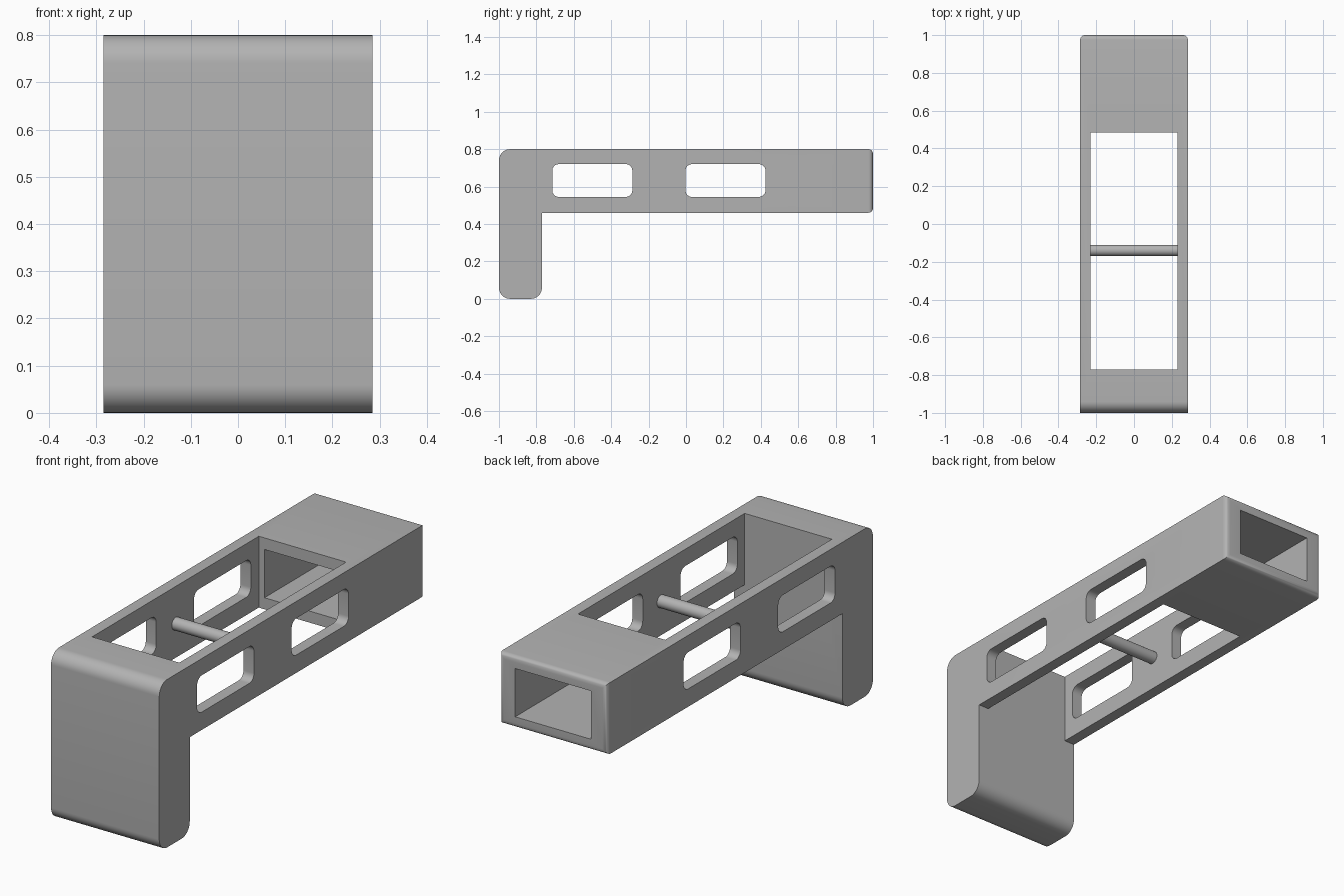
import bpy, bmesh
from mathutils import Matrix

if "Cube" in bpy.data.objects:
    bpy.data.objects.remove(bpy.data.objects["Cube"])

# Single grey finish
grey = bpy.data.materials.new("plain_grey")
grey.use_nodes = True
colour = (0.45, 0.45, 0.45, 1)
grey.diffuse_color = colour
grey.node_tree.nodes["Principled BSDF"].inputs["Base Color"].default_value = colour

HALF_W, INNER_W = 0.285, 0.23
TOP, BEAM_Z, LEG_Y = 0.8, 0.46, -0.77


def add_object(name, bm):
    bmesh.ops.recalc_face_normals(bm, faces=bm.faces)
    mesh = bpy.data.meshes.new(name)
    bm.to_mesh(mesh)
    bm.free()
    mesh.materials.append(grey)
    obj = bpy.data.objects.new(name, mesh)
    bpy.context.collection.objects.link(obj)
    return obj


def round_edges(bm, test, radius, segments):
    edges = [e for e in bm.edges if test(e.verts[0].co, e.verts[1].co)]
    bmesh.ops.bevel(bm, geom=edges, offset=radius, offset_type='OFFSET',
                    segments=segments, profile=0.5, affect='EDGES', clamp_overlap=True)


def box(low, high):
    bm = bmesh.new()
    bmesh.ops.create_cube(bm, size=1)
    for v in bm.verts:
        v.co = [(a + b) / 2 + c * (b - a) for a, b, c in zip(low, high, v.co)]
    return bm


def along_x(a, b):
    return abs(a.x - b.x) > 0.1


def cut(target, cutter):
    cutter.hide_render = True
    mod = target.modifiers.new("cut", 'BOOLEAN')
    mod.operation, mod.solver, mod.object = 'DIFFERENCE', 'EXACT', cutter
    bpy.context.view_layer.objects.active = target
    bpy.ops.object.modifier_apply(modifier=mod.name)
    bpy.data.objects.remove(cutter)


def smooth(obj):
    bpy.ops.object.select_all(action='DESELECT')
    obj.select_set(True)
    bpy.context.view_layer.objects.active = obj
    bpy.ops.object.shade_smooth_by_angle(angle=0.6)


# L-shaped body: side profile extruded across the width
profile = [(-1, 0), (LEG_Y, 0), (LEG_Y, BEAM_Z), (1, BEAM_Z), (1, TOP), (-1, TOP)]
bm = bmesh.new()
face = bm.faces.new([bm.verts.new((-HALF_W, y, z)) for y, z in profile])
side = bmesh.ops.extrude_face_region(bm, geom=[face])
moved = [g for g in side["geom"] if isinstance(g, bmesh.types.BMVert)]
bmesh.ops.translate(bm, verts=moved, vec=(2 * HALF_W, 0, 0))
bmesh.ops.recalc_face_normals(bm, faces=bm.faces)

# Rounded front and leg corners, then the softer rim of the back end
round_edges(bm, lambda a, b: along_x(a, b) and (a.z < 0.01 or (a.y < -0.9 and a.z > 0.7)), 0.06, 10)
round_edges(bm, lambda a, b: a.y > 0.99 and b.y > 0.99, 0.025, 6)
body = add_object("body", bm)

# Open bay through the beam, and the rear tunnel leading into it
cut(body, add_object("bay_cutter", box((-INNER_W, LEG_Y, 0.3), (INNER_W, 0.485, 1))))
cut(body, add_object("tunnel_cutter", box((-0.2, 0.3, 0.515), (0.2, 1.2, 0.745))))

# Rounded windows through both side walls
for start, end in ((-0.715, -0.287), (-0.003, 0.425)):
    bm = box((-0.5, start, 0.545), (0.5, end, 0.72))
    round_edges(bm, along_x, 0.035, 8)
    cut(body, add_object("window_cutter", bm))
smooth(body)

# Cross rod between the side walls
bm = bmesh.new()
bmesh.ops.create_cone(bm, cap_ends=True, segments=32, radius1=0.03, radius2=0.03,
                      depth=2 * INNER_W + 0.02,
                      matrix=Matrix.Translation((0, -0.14, 0.623)) @ Matrix.Rotation(1.5708, 4, 'Y'))
smooth(add_object("cross_rod", bm))
